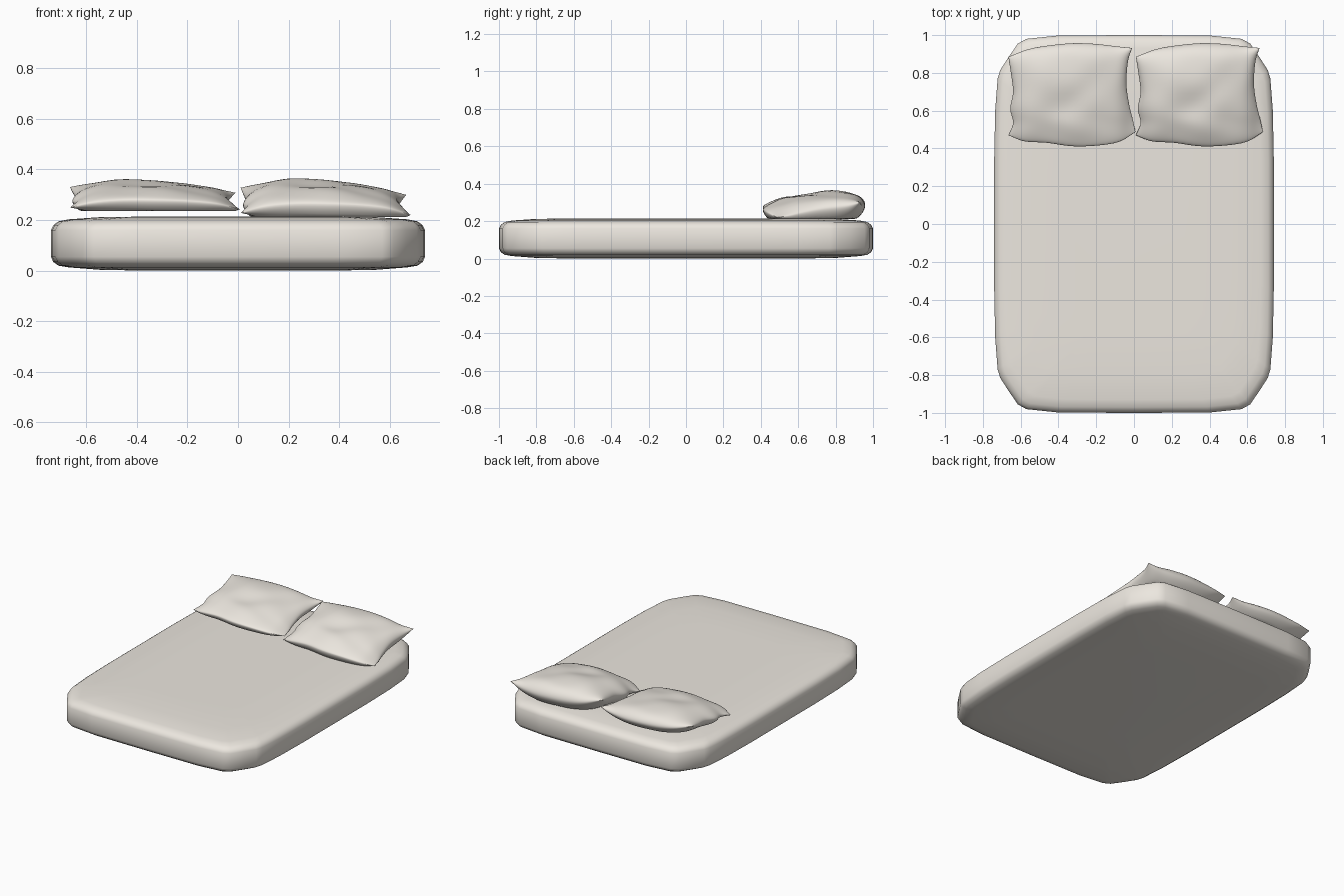
import bpy, bmesh
from math import sin, cos, pi, exp
from mathutils import Vector

if "Cube" in bpy.data.objects:
    bpy.data.objects.remove(bpy.data.objects["Cube"])

# Warm off-white fabric
fabric = bpy.data.materials.new("off_white_fabric")
fabric.diffuse_color = (0.84, 0.80, 0.74, 1.0)
fabric.use_nodes = True
fabric.node_tree.nodes["Principled BSDF"].inputs["Base Color"].default_value = fabric.diffuse_color


def make_object(name, bm):
    bmesh.ops.recalc_face_normals(bm, faces=bm.faces)
    for f in bm.faces:
        f.smooth = True
    mesh = bpy.data.meshes.new(name)
    bm.to_mesh(mesh)
    bm.free()
    mesh.materials.append(fabric)
    ob = bpy.data.objects.new(name, mesh)
    bpy.context.collection.objects.link(ob)
    return ob


# Mattress: soft-cornered outline stacked along a rounded vertical profile
quarter = [(0.74, 0.0), (0.74, 0.35), (0.735, 0.6), (0.722, 0.77), (0.708, 0.815),
           (0.665, 0.882), (0.615, 0.955), (0.57, 0.98), (0.4, 0.998), (0.0, 1.0)]
half = quarter + [(-x, y) for x, y in reversed(quarter[:-1])]
outline = half + [(-x, -y) for x, y in half[1:-1]]
profile = [(0.4, 0.0), (0.2, 0.003), (0.07, 0.013), (0.03, 0.02), (0.01, 0.034), (0, 0.055),
           (0, 0.16), (0.01, 0.18), (0.03, 0.195), (0.07, 0.203), (0.2, 0.212), (0.4, 0.214)]
bm = bmesh.new()
rings = [[bm.verts.new((x * (0.74 - i) / 0.74, y * (1 - i), z)) for x, y in outline]
         for i, z in profile]
n = len(outline)
for a, b in zip(rings, rings[1:]):
    for k in range(n):
        bm.faces.new((a[k], a[(k + 1) % n], b[(k + 1) % n], b[k]))
bm.faces.new(rings[0])
bm.faces.new(rings[-1])
make_object("mattress", bm)


# Pillow seam edges (x, y, z), each run left to right or front to back
front = [(-0.665, 0.47, 0.228), (-0.58, 0.438, 0.25), (-0.46, 0.43, 0.262), (-0.33, 0.412, 0.262),
         (-0.2, 0.415, 0.258), (-0.08, 0.435, 0.245), (0.008, 0.487, 0.22)]
back = [(-0.665, 0.885, 0.328), (-0.56, 0.925, 0.30), (-0.45, 0.945, 0.285), (-0.32, 0.957, 0.28),
        (-0.2, 0.953, 0.275), (-0.09, 0.94, 0.28), (-0.01, 0.932, 0.30)]
left = [front[0], (-0.64, 0.535, 0.25), (-0.655, 0.61, 0.26), (-0.64, 0.70, 0.28),
        (-0.652, 0.80, 0.30), back[0]]
right = [front[-1], (-0.008, 0.56, 0.23), (-0.025, 0.63, 0.245), (-0.04, 0.74, 0.265),
         (-0.032, 0.86, 0.28), back[-1]]


def along(points, t):
    """Smooth curve through the points, t in 0..1"""
    p = [Vector(q) for q in points]
    f = t * (len(p) - 1)
    i = min(int(f), len(p) - 2)
    f -= i
    b, c = p[i], p[i + 1]
    a = p[i - 1] if i else 2 * b - c
    d = p[i + 2] if i + 2 < len(p) else 2 * c - b
    return b + 0.5 * f * (c - a + f * (2 * a - 5 * b + 4 * c - d + f * (3 * (b - c) + d - a)))


def seam(s, t):
    """Surface spanned between the four seam edges"""
    e = (along(front, s) * (1 - t) + along(back, s) * t
         + along(left, t) * (1 - s) + along(right, t) * s)
    c = [Vector(q) for q in (front[0], front[-1], back[0], back[-1])]
    return e - ((c[0] * (1 - s) + c[1] * s) * (1 - t) + (c[2] * (1 - s) + c[3] * s) * t)


def surface_point(s, t, side):
    p = seam(s, t)
    u, v = 2 * s - 1, 2 * t - 1
    puff = max(0, (1 - u * u) * (1 - v * v)) ** 0.55
    if side > 0:
        dent = 0.016 * exp(-(((u - 0.15) - (v - 0.1)) / 0.3) ** 2 - ((u + v - 0.2) / 0.7) ** 2)
        fold = 0.005 * sin(7 * u + 3 * v) * cos(5 * v - 2 * u)
        p.z += puff * (0.088 * (1 + 0.42 * v - 0.12 * u) - dent + fold)
    else:
        p.z = max(0.212, p.z - 0.11 * puff)
    return p


def pillow(name, dx, base, height):
    nu, nv = 40, 32
    bm = bmesh.new()
    for side in (1, -1):
        g = []
        for i in range(nu + 1):
            col = []
            for j in range(nv + 1):
                # denser spacing near the seam
                s, t = 0.5 - 0.5 * cos(pi * i / nu), 0.5 - 0.5 * cos(pi * j / nv)
                p = surface_point(s, t, side)
                col.append(bm.verts.new((p.x + dx, p.y, base + (p.z - 0.212) * height)))
            g.append(col)
        for i in range(nu):
            for j in range(nv):
                bm.faces.new((g[i][j], g[i + 1][j], g[i + 1][j + 1], g[i][j + 1]))
    bmesh.ops.remove_doubles(bm, verts=bm.verts, dist=0.0002)
    make_object(name, bm)


pillow("left_pillow", 0.0, 0.236, 0.82)
pillow("right_pillow", 0.675, 0.212, 1.0)
